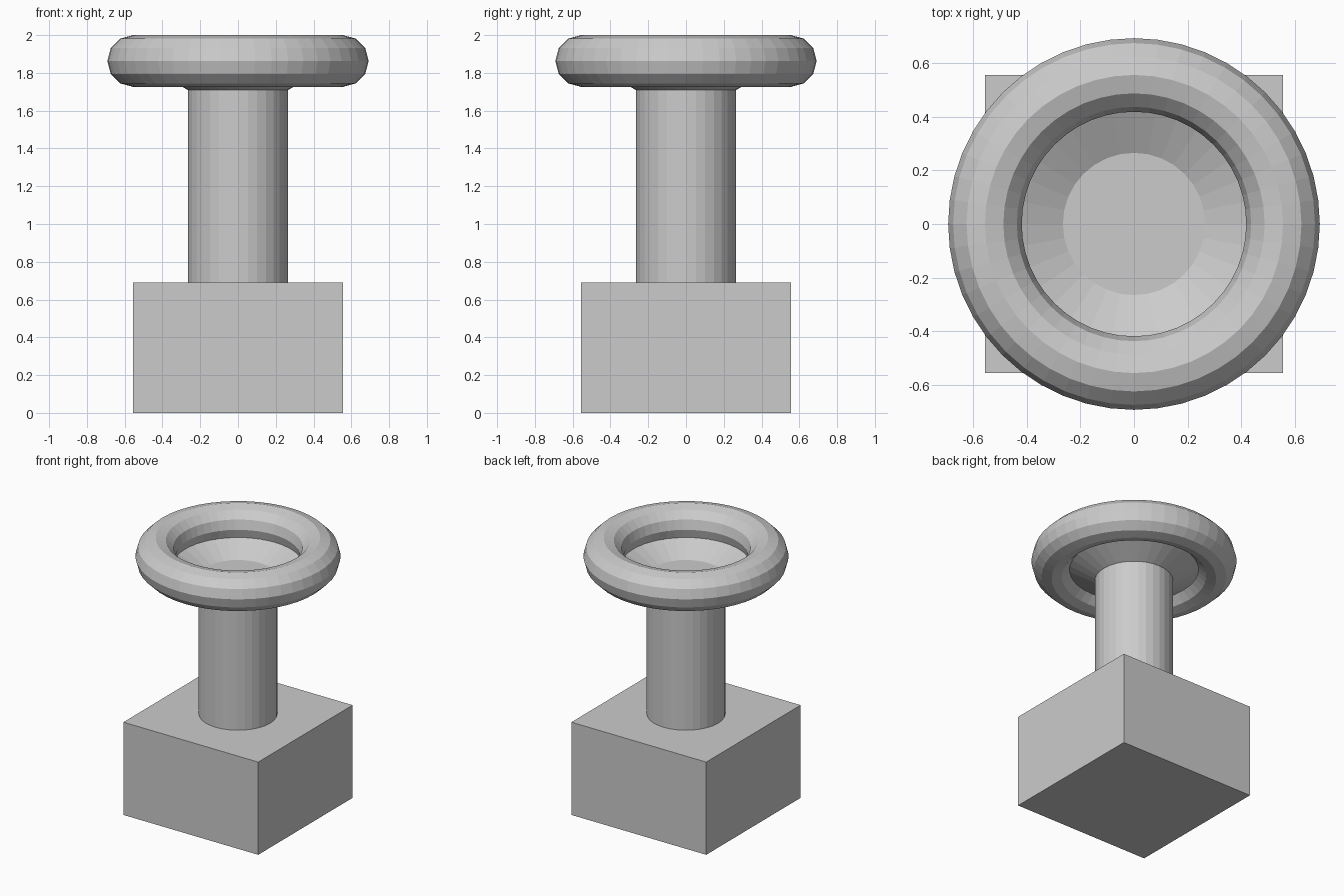
import bpy

if "Cube" in bpy.data.objects:
    bpy.data.objects.remove(bpy.data.objects["Cube"])

SIDES = 32
STEM_R = 0.265
BASE_H = 0.69
DISH_Z = 1.71
RIM_R, RIM_T = 0.555, 0.137

# Square base block
bpy.ops.mesh.primitive_cube_add(size=1, location=(0, 0, BASE_H / 2))
base = bpy.context.object
base.name = "base_block"
base.scale = (1.11, 1.11, BASE_H)

# Round stem, its top cap forms the dish floor
bpy.ops.mesh.primitive_cylinder_add(
    vertices=SIDES, radius=STEM_R, depth=DISH_Z - BASE_H,
    location=(0, 0, (DISH_Z + BASE_H) / 2))
bpy.context.object.name = "stem"

# Open flared dish between the stem and the rim
DISH_H = 0.09
bpy.ops.mesh.primitive_cone_add(
    vertices=SIDES, radius1=STEM_R, radius2=0.44, depth=DISH_H,
    end_fill_type='NOTHING', location=(0, 0, DISH_Z + DISH_H / 2))
bpy.context.object.name = "dish"

# Thick ring rim
bpy.ops.mesh.primitive_torus_add(
    major_radius=RIM_R, minor_radius=RIM_T,
    major_segments=48, minor_segments=12, location=(0, 0, 2 - RIM_T))
bpy.context.object.name = "ring_rim"
